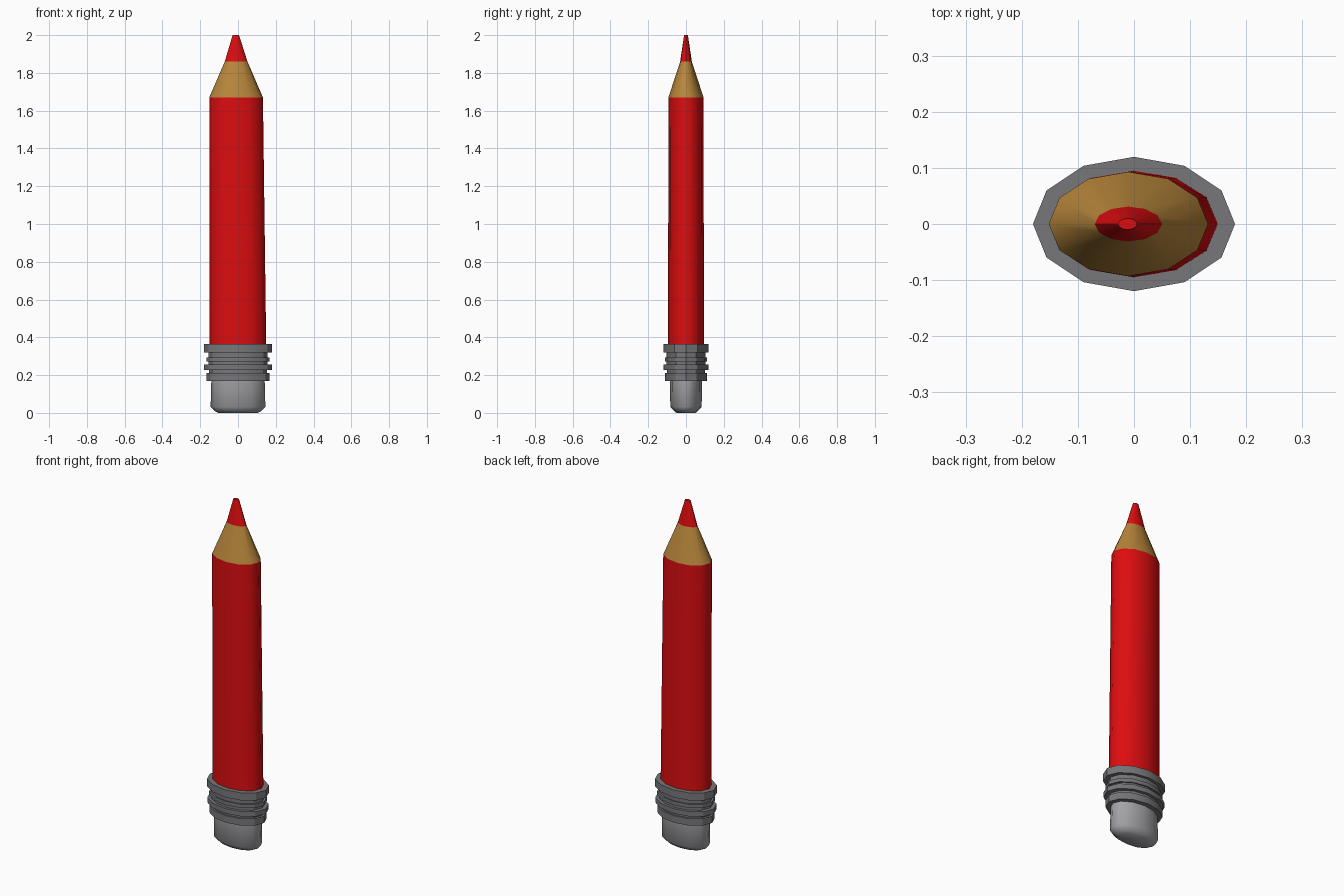
import bpy, bmesh, math

if "Cube" in bpy.data.objects:
    bpy.data.objects.remove(bpy.data.objects["Cube"])


def material(name, r, g, b):
    m = bpy.data.materials.new(name)
    m.diffuse_color = (r, g, b, 1)
    m.use_nodes = True
    m.node_tree.nodes["Principled BSDF"].inputs["Base Color"].default_value = m.diffuse_color
    return m


RED = material("red paint", 0.72, 0.004, 0.005)
WOOD = material("bare wood", 0.47, 0.235, 0.043)
METAL = material("dark grey metal", 0.185, 0.182, 0.195)
RUBBER = material("light grey rubber", 0.37, 0.365, 0.385)
SIDES = 12


def loft(name, rings, mats, smooth_angle):
    """Stack of elliptical rings (z, centre x, radius x, radius y), capped.
    mats holds one (top height, material) pair per colour, lowest first."""
    bm = bmesh.new()
    loops = []
    for z, cx, rx, ry in rings:
        loops.append([bm.verts.new((cx + rx * math.cos(2 * math.pi * i / SIDES),
                                    ry * math.sin(2 * math.pi * i / SIDES), z))
                      for i in range(SIDES)])
    for a, b in zip(loops, loops[1:]):
        for i in range(SIDES):
            j = (i + 1) % SIDES
            bm.faces.new((a[i], a[j], b[j], b[i]))
    bm.faces.new(loops[0][::-1])
    bm.faces.new(loops[-1])
    # colour bands by height
    for f in bm.faces:
        z = f.calc_center_median().z
        f.material_index = next(k for k, (top, _) in enumerate(mats) if z <= top)
    mesh = bpy.data.meshes.new(name)
    bm.to_mesh(mesh)
    bm.free()
    for _, m in mats:
        mesh.materials.append(m)
    ob = bpy.data.objects.new(name, mesh)
    bpy.context.collection.objects.link(ob)
    bpy.ops.object.select_all(action='DESELECT')
    ob.select_set(True)
    bpy.context.view_layer.objects.active = ob
    bpy.ops.object.shade_smooth_by_angle(angle=math.radians(smooth_angle))
    return ob


# painted shaft, slightly leaning and tapering
loft("shaft", [(0.30, 0, 0.15, 0.095), (1.67, -0.01, 0.142, 0.093)],
     [(3, RED)], 50)

# sharpened end: wood cone and coloured lead
loft("sharpened_end", [(1.67, -0.01, 0.142, 0.093), (1.86, -0.01, 0.06, 0.031)],
     [(3, WOOD)], 50)
loft("lead", [(1.86, -0.01, 0.06, 0.031), (2.0, -0.0115, 0.017, 0.010)],
     [(3, RED)], 50)

# metal ferrule: alternating ribs and grooves (bottom, top, radius)
bands = [(0.17, 0.21, 0.167), (0.21, 0.227, 0.153), (0.227, 0.255, 0.179),
         (0.255, 0.272, 0.156), (0.272, 0.293, 0.168), (0.293, 0.32, 0.156),
         (0.32, 0.364, 0.18)]
rings = []
for lo, hi, r in bands:
    rings += [(lo, 0, r, r * 0.665), (hi, 0, r, r * 0.665)]
loft("ferrule", rings, [(3, METAL)], 25)

# eraser with rounded bottom edge
loft("eraser", [(0.0, 0, 0.105, 0.05), (0.011, 0, 0.125, 0.064),
                (0.032, 0, 0.145, 0.083), (0.18, 0, 0.141, 0.085)],
     [(3, RUBBER)], 50)
